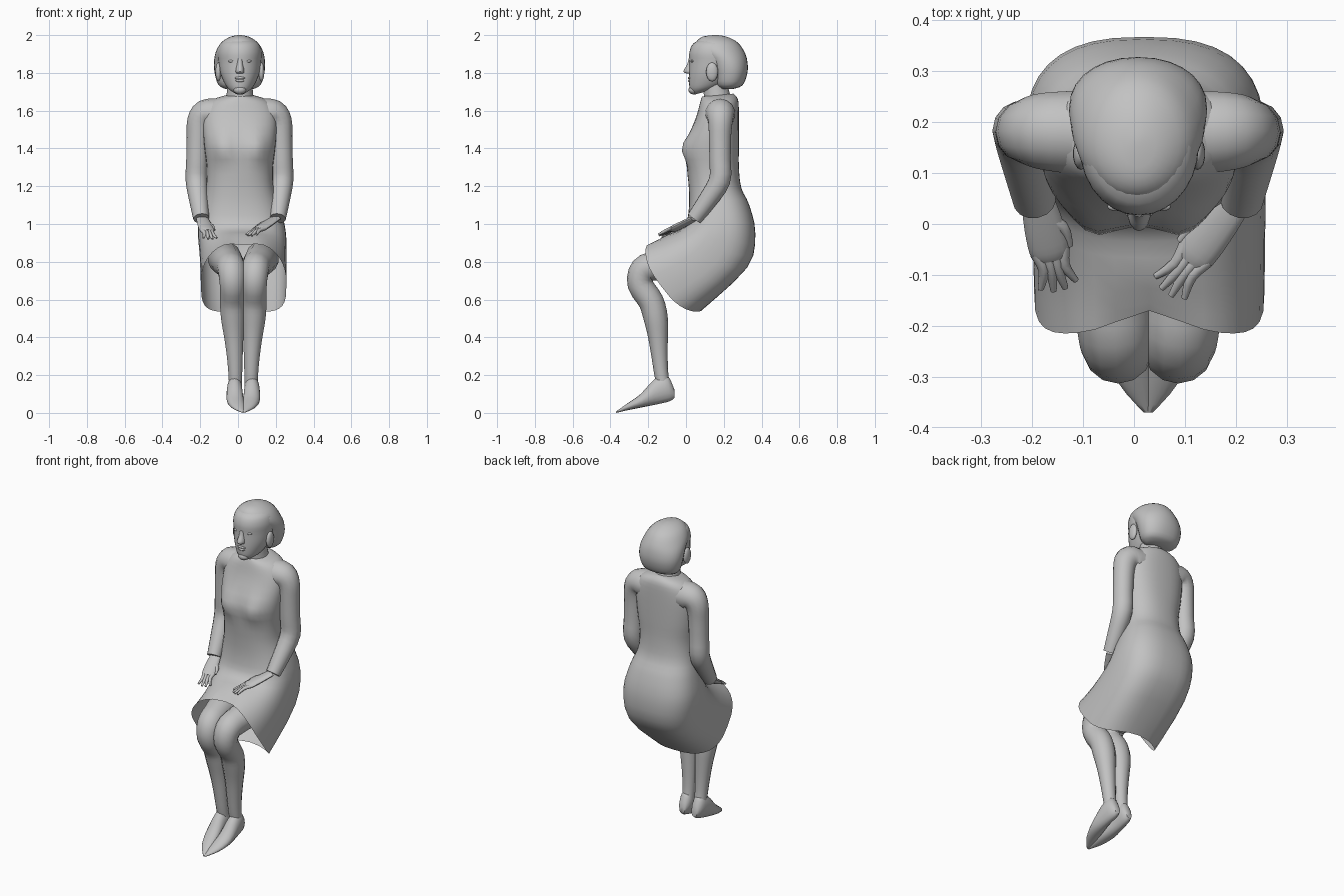
import bpy, bmesh, math
from mathutils import Vector

if "Cube" in bpy.data.objects:
    bpy.data.objects.remove(bpy.data.objects["Cube"])

grey = bpy.data.materials.new("plain_grey")
grey.use_nodes = True
grey.diffuse_color = (0.54, 0.54, 0.54, 1)
grey.node_tree.nodes["Principled BSDF"].inputs["Base Color"].default_value = (0.54, 0.54, 0.54, 1)


def spline(rows, steps):
    """Catmull-Rom interpolation of rows of numbers."""
    out = []
    for i in range(len(rows) - 1):
        a, b, c, d = (rows[max(0, min(len(rows) - 1, i + k))] for k in (-1, 0, 1, 2))
        for j in range(steps):
            t = j / steps
            out.append([q + 0.5 * t * (r - p + t * (2*p - 5*q + 4*r - s + t * (3*(q - r) + s - p)))
                        for p, q, r, s in zip(a, b, c, d)])
    return out + [list(rows[-1])]


def skin(name, rings, cap_start=True, cap_end=True, angle=50):
    """Bridge rings of points into a smooth-shaded mesh."""
    bm = bmesh.new()
    loops = [[bm.verts.new(p) for p in ring] for ring in rings]
    n = len(loops[0])
    for lo, hi in zip(loops, loops[1:]):
        for k in range(n):
            bm.faces.new((lo[k], lo[(k + 1) % n], hi[(k + 1) % n], hi[k]))
    if cap_start:
        bm.faces.new(loops[0])
    if cap_end:
        bm.faces.new(loops[-1])
    bmesh.ops.recalc_face_normals(bm, faces=bm.faces)
    mesh = bpy.data.meshes.new(name)
    bm.to_mesh(mesh)
    bm.free()
    mesh.materials.append(grey)
    obj = bpy.data.objects.new(name, mesh)
    bpy.context.collection.objects.link(obj)
    bpy.ops.object.select_all(action='DESELECT')
    obj.select_set(True)
    bpy.context.view_layer.objects.active = obj
    bpy.ops.object.shade_smooth_by_angle(angle=math.radians(angle))


def power(v, e):
    return math.copysign(abs(v) ** e, v)


def loft_rings(rows, n=28, steps=3):
    """Rows: x centre, front y, front z, back y, back z, half width, bow, squareness."""
    rings = []
    for xc, fy, fz, by, bz, hw, bow, sq in spline(rows, steps):
        front, back = Vector((xc, fy, fz)), Vector((xc, by, bz))
        mid, axis = (front + back) / 2, (front - back) / 2
        normal = axis.cross(Vector((1, 0, 0))).normalized()
        ring = []
        for k in range(n):
            a = 2 * math.pi * k / n
            c, s = power(math.cos(a), sq), power(math.sin(a), sq)
            ring.append(mid + axis * c + Vector((hw * s, 0, 0)) - normal * bow * s * s)
        rings.append(ring)
    return rings


def tube(name, path, ref, flat=1.0, n=14, steps=3):
    """Path rows: x, y, z, radius."""
    pts = spline(path, steps)
    rings = []
    for i, (x, y, z, r) in enumerate(pts):
        t = Vector(pts[min(i + 1, len(pts) - 1)][:3]) - Vector(pts[max(i - 1, 0)][:3])
        side = t.cross(Vector(ref)).normalized()
        up = side.cross(t).normalized()
        rings.append([Vector((x, y, z)) + side * r * math.cos(2 * math.pi * k / n)
                      + up * r * flat * math.sin(2 * math.pi * k / n) for k in range(n)])
    skin(name, rings)


def ball(name, centre, size):
    x, y, z = centre
    a, b, c = size
    rows = []
    for i in range(9):
        h = math.pi * (0.03 + 0.94 * i / 8)
        dz, w = c * math.cos(h), math.sin(h)
        rows.append((x, y - b * w, z + dz, y + b * w, z + dz, a * w, 0, 1))
    skin(name, loft_rings(rows, 14, 1))


# Dress: one loft from collar to the open, bowed hem, with a shaped bust
dress = loft_rings([
    (.01, .085, 1.675, .25, 1.69, .065, 0, 1),
    (.01, .075, 1.645, .275, 1.66, .15, 0, .9),
    (.01, .055, 1.57, .28, 1.58, .195, 0, .85),
    (.01, .005, 1.43, .28, 1.42, .19, 0, .8),
    (.01, .005, 1.30, .28, 1.30, .175, 0, .85),
    (.01, .015, 1.19, .293, 1.19, .18, 0, .85),
    (.015, .015, 1.08, .335, 1.10, .207, 0, .82),
    (.02, -.01, .985, .367, .95, .232, 0, .77),
    (.028, -.10, .945, .325, .77, .23, .04, .72),
    (.03, -.20, .91, .08, .54, .226, .09, .7)], 36)
for ring in dress:
    for p in ring:
        if p.y < .15:
            for bx in (-.08, .10):
                p.y -= .033 * math.exp(-((p.x - bx) / .055) ** 2 - ((p.z - 1.40) / .065) ** 2)
# Dip of the hem between the knees, fading up the lap
for i, ring in enumerate(dress[-3:]):
    for p in ring:
        if p.z > .84:
            dip = math.exp(-((p.x - .03) / .07) ** 2) * (i + 1) / 3
            p.y += .03 * dip
            p.z -= .022 * dip
skin("dress", dress, cap_end=False)

# Neck and head
tube("neck", [(.01, .175, 1.6, .085), (.01, .165, 1.67, .072), (.01, .15, 1.76, .064)], (0, 1, 0))
skin("head", loft_rings([
    (.01, .045, 1.685, .10, 1.70, .025, 0, 1),
    (.01, .022, 1.71, .17, 1.72, .06, 0, 1),
    (.01, .016, 1.75, .22, 1.75, .084, 0, 1),
    (.01, .016, 1.80, .26, 1.80, .104, 0, 1),
    (.01, .018, 1.86, .29, 1.86, .114, 0, 1),
    (.01, .018, 1.91, .29, 1.91, .116, 0, 1),
    (.01, .04, 1.957, .26, 1.955, .098, 0, 1),
    (.01, .10, 1.985, .20, 1.985, .05, 0, 1)]))
skin("bobbed_hair", loft_rings([
    (.008, .18, 1.715, .25, 1.715, .075, 0, 1),
    (.008, .155, 1.74, .30, 1.735, .112, 0, .9),
    (.008, .14, 1.80, .325, 1.80, .132, 0, .92),
    (.008, .11, 1.86, .325, 1.86, .135, 0, .97),
    (.008, .05, 1.92, .31, 1.91, .124, 0, 1),
    (.008, .055, 1.965, .275, 1.96, .095, 0, 1),
    (.008, .09, 1.992, .22, 1.99, .05, 0, 1),
    (.008, .15, 2.0, .17, 2.0, .008, 0, 1)]))

# Face
skin("nose", loft_rings([
    (.01, .014, 1.875, .06, 1.875, .016, 0, 1),
    (.01, .006, 1.845, .06, 1.845, .018, 0, 1),
    (.01, -.014, 1.808, .06, 1.808, .023, 0, 1),
    (.01, .006, 1.796, .06, 1.796, .018, 0, 1)], 14))
ball("upper_lip", (.01, .022, 1.773), (.028, .012, .008))
ball("lower_lip", (.01, .022, 1.759), (.024, .012, .008))
ball("chin", (.01, .04, 1.71), (.034, .027, .024))
for side, s in (("left", 1), ("right", -1)):
    ball(side + "_eye", (.01 + s * .044, .034, 1.862), (.018, .009, .007))
    ball(side + "_ear", (.01 + s * .114, .138, 1.805), (.016, .032, .05))

# Arms, hands, legs and feet
for side, s in (("left", 1), ("right", -1)):
    arm = [(.05, .18, 1.585, .084), (.13, .18, 1.582, .083), (.182, .182, 1.58, .077),
           (.212, .182, 1.54, .066), (.22, .18, 1.46, .06), (.224, .18, 1.34, .058),
           (.227, .178, 1.23, .058), (.215, .11, 1.12, .05), (.203, .045, 1.03, .042)]
    tube(side + "_sleeve", [(.008 + s * x, y, z, r) for x, y, z, r in arm], (0, 1, 0))

    wrist = Vector((.20, .045, 1.03)) if s > 0 else Vector((-.19, .05, 1.03))
    tip = Vector((.06, -.138, .937)) if s > 0 else Vector((-.145, -.133, .918))
    reach = tip - wrist
    across = reach.cross(Vector((0, 0, 1))).normalized()
    knuckle = wrist + reach * .55
    tube(side + "_palm", [(*wrist, .032), (*(wrist + reach * .3), .039), (*knuckle, .04),
                          (*(wrist + reach * .64), .032)], (0, 0, 1), .42)
    for i, name in enumerate(("first", "second", "third", "fourth")):
        off = across * (i - 1.5) * .019
        end = tip + off * 1.25 - reach * .05 * abs(i - 1.5)
        tube(f"{side}_{name}_finger", [(*(knuckle + off), .012), (*((knuckle + end) / 2 + off * .1
             + Vector((0, 0, .005))), .011), (*end, .006)], (0, 0, 1), .9, 8)
    thumb = wrist + reach * .2
    inward = across * s
    tube(side + "_thumb", [(*thumb, .016), (*(thumb + inward * .034 + reach * .15), .013),
                           (*(thumb + inward * .04 + reach * .36), .007)], (0, 0, 1), .9, 8)

    leg = [(.10, .14, .82, .09), (.085, -.05, .80, .085), (.07, -.16, .78, .078),
           (.062, -.225, .755, .074), (.058, -.242, .68, .068), (.058, -.185, .59, .067),
           (.055, -.16, .50, .064), (.05, -.148, .40, .052), (.045, -.14, .30, .043),
           (.042, -.13, .20, .037), (.042, -.115, .12, .035)]
    tube(side + "_leg", [(.028 + s * x, y, z, r) for x, y, z, r in leg], (1, 0, 0))
    foot = [(.042, -.06, .12, -.06, .08, .018), (.044, -.10, .20, -.085, .062, .036),
            (.046, -.165, .18, -.15, .046, .042), (.042, -.24, .10, -.23, .03, .045),
            (.026, -.31, .05, -.31, .014, .034), (.003, -.37, .008, -.37, .0, .006)]
    skin(side + "_foot", loft_rings([(.028 + s * r[0], *r[1:], 0, 1) for r in foot], 16))
